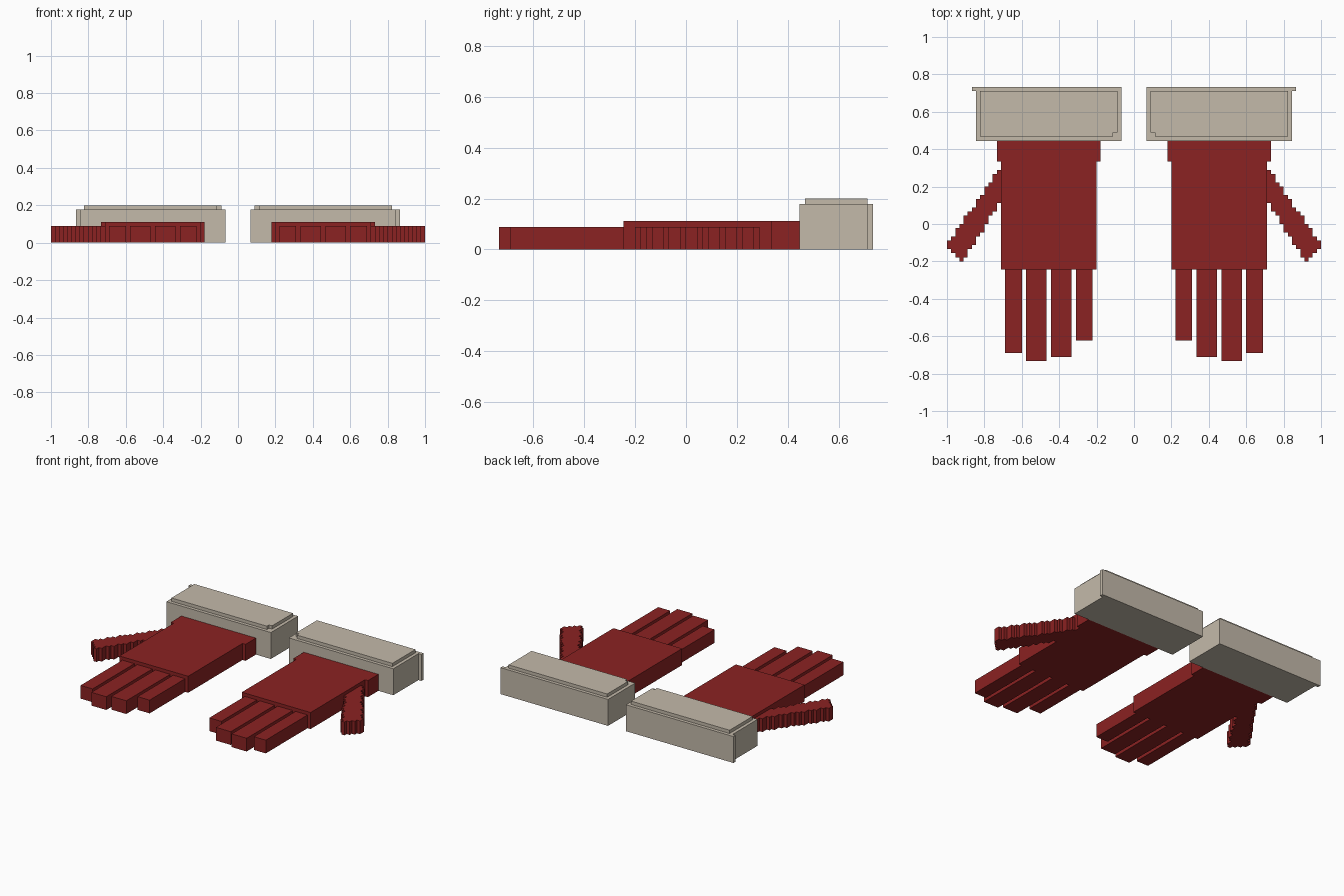
import bpy
import bmesh

CELL = 1 / 45  # block size; all dimensions below are in blocks

if "Cube" in bpy.data.objects:
    bpy.data.objects.remove(bpy.data.objects["Cube"], do_unlink=True)


def make_material(name, color):
    mat = bpy.data.materials.new(name)
    mat.use_nodes = True
    mat.diffuse_color = color
    mat.node_tree.nodes["Principled BSDF"].inputs["Base Color"].default_value = color
    return mat


RED = make_material("deep red", (0.258, 0.016, 0.016, 1))
BEIGE = make_material("warm beige", (0.552, 0.491, 0.402, 1))


def slab(name, outline, bottom, top, mat, side):
    """Extrude a flat outline upward, mirrored in x by side."""
    bm = bmesh.new()
    verts = [bm.verts.new((side * x * CELL, y * CELL, bottom * CELL)) for x, y in outline]
    face = bm.faces.new(verts)
    extruded = bmesh.ops.extrude_face_region(bm, geom=[face])["geom"]
    bmesh.ops.translate(bm, vec=(0, 0, (top - bottom) * CELL),
                        verts=[g for g in extruded if isinstance(g, bmesh.types.BMVert)])
    bmesh.ops.recalc_face_normals(bm, faces=bm.faces)
    mesh = bpy.data.meshes.new(name)
    bm.to_mesh(mesh)
    bm.free()
    mesh.materials.append(mat)
    obj = bpy.data.objects.new(name, mesh)
    bpy.context.collection.objects.link(obj)


def rect(x0, x1, y0, y1):
    return [(x0, y0), (x1, y0), (x1, y1), (x0, y1)]


def thumb_outline():
    """Slanted bar stepped one block column at a time."""
    upper, lower = [], []
    for x in range(32, 45):
        high = round(13 - (x - 32) * 17 / 12)
        low = round(5 - (x - 32) * 13 / 8) if x < 41 else x - 50
        upper += [(x, high), (x + 1, high)]
        lower += [(x, low), (x + 1, low)]
    # Drop repeated corners where neighbouring columns match
    return list(dict.fromkeys(lower + upper[::-1]))


# Finger: name, inner x, outer x, tip y
FINGERS = [("little_finger", 10, 14, -28), ("ring_finger", 15, 20, -32),
           ("middle_finger", 21, 26, -33), ("index_finger", 27, 31, -31)]

# Palm outline widens at the wrist
PALM = [(9, -11), (32, -11), (32, 15), (33, 15), (33, 20), (8, 20), (8, 15), (9, 15)]
# Cuff body with a thin flange on its outer back edge
CUFF = [(3, 20), (38, 20), (38, 32), (39, 32), (39, 33), (3, 33)]
# Raised cuff top with a notched inner front corner
CUFF_TOP = [(5, 21), (37, 21), (37, 32), (4, 32), (4, 22), (5, 22)]

for label, side in (("left", 1), ("right", -1)):
    slab(label + "_palm", PALM, 0, 5, RED, side)
    for name, x0, x1, tip in FINGERS:
        slab(f"{label}_{name}", rect(x0, x1, tip, -11), 0, 4, RED, side)
    slab(label + "_thumb", thumb_outline(), 0, 4, RED, side)
    slab(label + "_cuff", CUFF, 0, 8, BEIGE, side)
    slab(label + "_cuff_top", CUFF_TOP, 8, 9, BEIGE, side)
